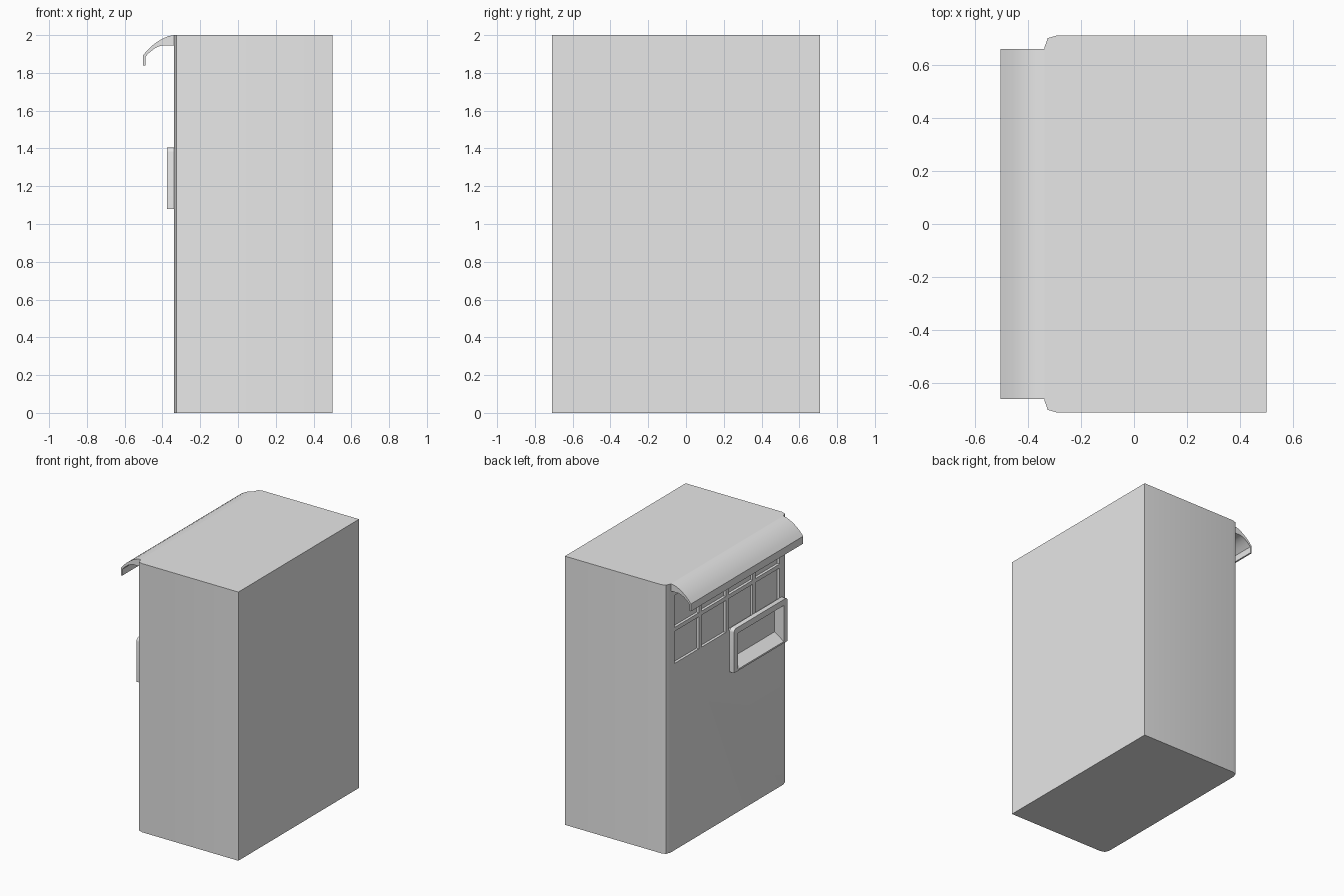
import bpy, bmesh, math
from mathutils import Vector

if "Cube" in bpy.data.objects:
    bpy.data.objects.remove(bpy.data.objects["Cube"], do_unlink=True)

GREY = (0.8, 0.8, 0.8, 1.0)
mat = bpy.data.materials.new("plain_grey")
mat.use_nodes = True
mat.diffuse_color = GREY
mat.node_tree.nodes["Principled BSDF"].inputs["Base Color"].default_value = GREY


def prism(name, points, axis, start, end):
    """Extrude a 2D outline along an axis (x: y,z  y: x,z  z: x,y)."""
    i = "xyz".index(axis)
    bm = bmesh.new()
    verts = []
    for p in points:
        co = list(p)
        co.insert(i, start)
        verts.append(bm.verts.new(co))
    face = bm.faces.new(verts)
    ext = bmesh.ops.extrude_face_region(bm, geom=[face])
    shift = Vector((0, 0, 0))
    shift[i] = end - start
    bmesh.ops.translate(bm, vec=shift,
                        verts=[v for v in ext["geom"] if isinstance(v, bmesh.types.BMVert)])
    bmesh.ops.recalc_face_normals(bm, faces=bm.faces)
    mesh = bpy.data.meshes.new(name)
    bm.to_mesh(mesh)
    bm.free()
    mesh.materials.append(mat)
    obj = bpy.data.objects.new(name, mesh)
    bpy.context.collection.objects.link(obj)
    return obj


def smooth(obj):
    bpy.ops.object.select_all(action="DESELECT")
    obj.select_set(True)
    bpy.context.view_layer.objects.active = obj
    bpy.ops.object.shade_smooth_by_angle(angle=math.radians(30))


def cut(obj, cutter):
    mod = obj.modifiers.new("opening", "BOOLEAN")
    mod.operation = "DIFFERENCE"
    mod.solver = "EXACT"
    mod.object = cutter
    bpy.context.view_layer.objects.active = obj
    bpy.ops.object.modifier_apply(modifier=mod.name)
    bpy.data.objects.remove(cutter, do_unlink=True)


def rect(a0, a1, b0, b1):
    return [(a0, b0), (a1, b0), (a1, b1), (a0, b1)]


FACE = -0.338   # serving face
LIP = -0.375    # outer plane of the hatch frame
BACK = -0.30    # back of the hatch recess

# Cabinet with eased corners on the serving side
half = [(0.5, 0.71), (-0.29, 0.71), (-0.325, 0.70), (FACE, 0.663)]
cabinet = prism("cabinet", half + [(x, -y) for x, y in reversed(half)], "z", 0, 2)

# Two rows of four recessed display panels
pitch_y, pitch_z, bar = 0.317, 0.268, 0.03
for row in range(2):
    for col in range(4):
        y = (col - 1.5) * pitch_y
        z = 1.39 + row * pitch_z
        panel = rect(y - (pitch_y - bar) / 2, y + (pitch_y - bar) / 2, z, z + pitch_z - bar)
        cut(cabinet, prism("panel_cutter", panel, "x", -0.5, FACE + 0.02))

# Hatch recess
Y0, Y1, Z0, Z1, W = -0.66, -0.03, 1.08, 1.405, 0.045
cut(cabinet, prism("hatch_cutter", rect(Y0 + W, Y1 - W, Z0, Z1 - W), "x", -0.5, BACK))
smooth(cabinet)


# Hatch surround: an arch with rounded upper corners
def arch(y0, y1, z0, z1, r):
    pts = [(y0, z0)]
    for cy, a0 in ((y0 + r, 180), (y1 - r, 90)):
        for k in range(5):
            a = math.radians(a0 - 22.5 * k)
            pts.append((cy + r * math.cos(a), z1 - r + r * math.sin(a)))
    return pts + [(y1, z0)]


inner = [(Y0 + W, Z0), (Y0 + W, Z1 - W), (Y1 - W, Z1 - W), (Y1 - W, Z0)]
surround = prism("hatch_surround", arch(Y0, Y1, Z0, Z1, 0.025) + inner[::-1], "x", LIP, FACE)
smooth(surround)

# Sloping sill inside the hatch
prism("hatch_sill", [(LIP, Z0), (LIP, Z0 + 0.012), (BACK, Z0 + 0.065), (BACK, Z0)],
      "y", Y0 + W, Y1 - W)

# Curved awning with a hanging lip
outer = [(FACE, 2.0), (-0.37, 1.994), (-0.40, 1.981), (-0.43, 1.963),
         (-0.457, 1.942), (-0.48, 1.92), (-0.503, 1.893)]
lip = [(-0.503, 1.838), (-0.491, 1.838), (-0.491, 1.885)]
under = [(-0.47, 1.907), (-0.445, 1.927), (-0.42, 1.94), (-0.40, 1.945), (FACE, 1.945)]
awning = prism("awning", outer + lip + under, "y", -0.66, 0.66)
smooth(awning)
